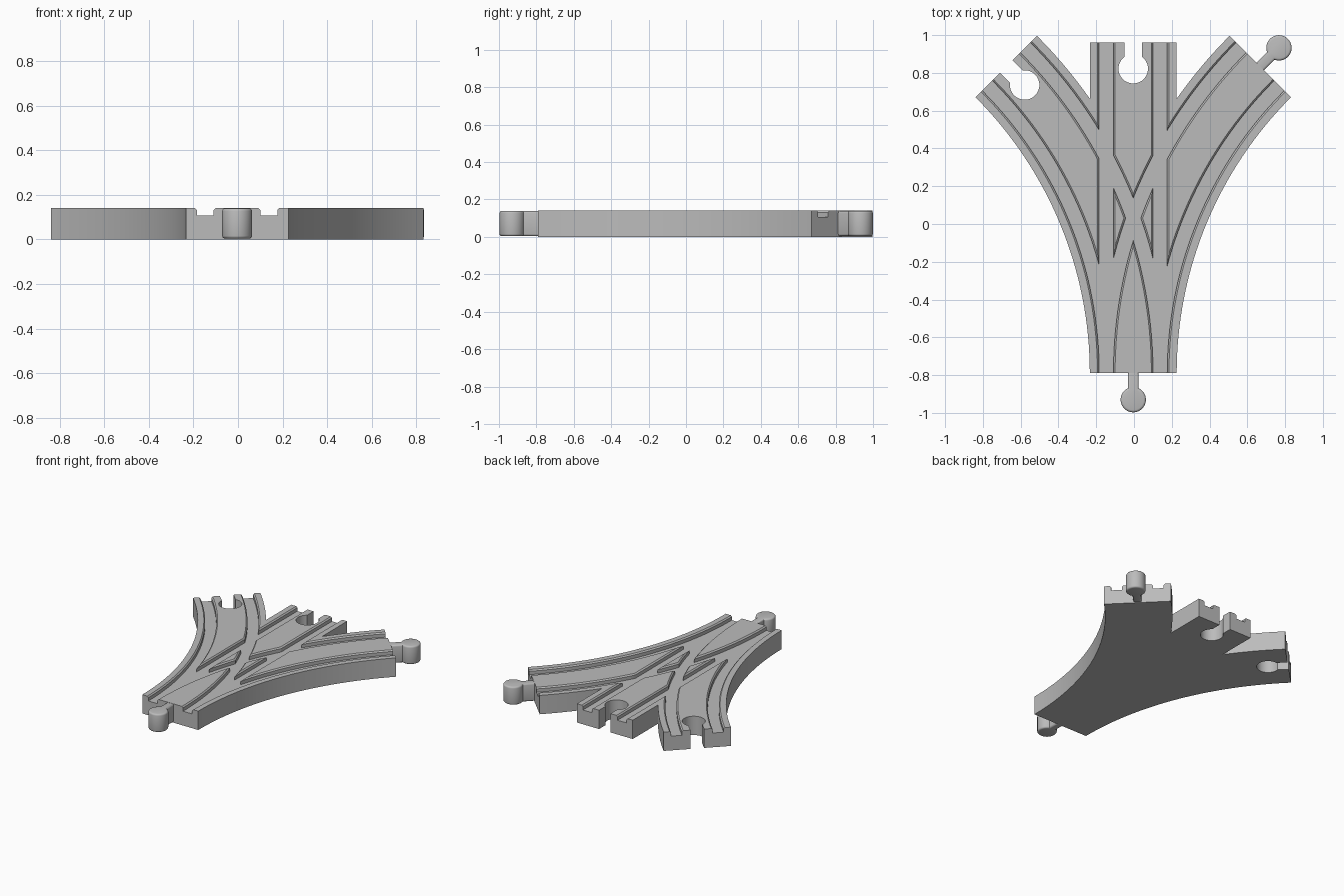
import bpy, bmesh, math
from mathutils import Matrix, Vector

cube = bpy.data.objects.get("Cube")
if cube:
    bpy.data.objects.remove(cube, do_unlink=True)

X0, Y0, Y1 = -0.004, -0.79, 0.96   # centre line, front end, back end
H, W, R = 0.14, 0.23, 2.296        # thickness, half width, curve radius
TURN = math.pi / 4

grey = bpy.data.materials.new("track_grey")
grey.use_nodes = True
grey.diffuse_color = (0.5, 0.5, 0.5, 1)
grey.node_tree.nodes["Principled BSDF"].inputs["Base Color"].default_value = (0.5, 0.5, 0.5, 1)


def make(name, bm):
    bmesh.ops.recalc_face_normals(bm, faces=bm.faces)
    mesh = bpy.data.meshes.new(name)
    bm.to_mesh(mesh)
    bm.free()
    mesh.materials.append(grey)
    obj = bpy.data.objects.new(name, mesh)
    bpy.context.collection.objects.link(obj)
    return obj


def prism(name, outline, z0, z1):
    bm = bmesh.new()
    face = bm.faces.new([bm.verts.new((x, y, z0)) for x, y in outline])
    top = bmesh.ops.extrude_face_region(bm, geom=[face])["geom"]
    verts = [v for v in top if isinstance(v, bmesh.types.BMVert)]
    bmesh.ops.translate(bm, verts=verts, vec=(0, 0, z1 - z0))
    return make(name, bm)


def on_curve(side, u, t):
    """Point at offset u from the centre line of a curved branch."""
    r = R - side * u
    return X0 + side * (R - r * math.cos(t)), Y0 + r * math.sin(t)


def on_straight(u, t):
    return X0 + u, Y0 + t


def sweep(name, place, steps, section):
    bm = bmesh.new()
    rings = []
    for t in steps:
        rings.append([bm.verts.new((*place(u, t), z)) for u, z in section])
    n = len(section)
    for a, b in zip(rings, rings[1:]):
        for i in range(n):
            j = (i + 1) % n
            bm.faces.new((a[i], a[j], b[j], b[i]))
    bm.faces.new(rings[0])
    bm.faces.new(rings[-1])
    return make(name, bm)


def spread(a, b, n):
    return [a + (b - a) * i / n for i in range(n + 1)]


def cut(target, cutter):
    mod = target.modifiers.new("cut", "BOOLEAN")
    mod.operation, mod.solver, mod.object = "DIFFERENCE", "EXACT", cutter
    bpy.context.view_layer.update()
    mesh = bpy.data.meshes.new_from_object(
        target.evaluated_get(bpy.context.evaluated_depsgraph_get()))
    target.modifiers.clear()
    target.data = mesh
    bpy.data.objects.remove(cutter, do_unlink=True)


def keyhole(centre, direction, radius, half, length):
    """Round head with a straight neck leaving it along the direction."""
    d = Vector(direction).normalized()
    p = Vector((-d.y, d.x))
    c = Vector(centre)
    start = math.asin(half / radius)
    pts = [c + radius * (d * math.cos(a) + p * math.sin(a))
           for a in spread(start, 2 * math.pi - start, 40)]
    pts += [c + d * length - p * half, c + d * length + p * half]
    return [tuple(v) for v in pts]


# Track body: one outline, half of it mirrored
fork = math.acos((R - W) / (R + W))
right = [on_curve(1, W, t) for t in spread(0, TURN, 32)]
right += [on_curve(1, -W, t) for t in spread(TURN, fork, 8)]
right += [(X0 + W, Y1)]
left = [(2 * X0 - x, y) for x, y in reversed(right)]
body = prism("track_body", right + left, 0, H)

# Wheel grooves with eased top edges
ease = 0.009
for k in (-1, 1):
    a, b = sorted((k * 0.105, k * 0.18))
    section = [(a, H - 0.034), (b, H - 0.034), (b, H - ease), (b + 3 * ease, H + 2 * ease),
               (a - 3 * ease, H + 2 * ease), (a, H - ease)]
    cut(body, sweep("groove_cutter", on_straight, [-0.05, Y1 - Y0 + 0.05], section))
    for side in (-1, 1):
        cut(body, sweep("groove_cutter", lambda u, t: on_curve(side, u, t),
                        spread(-0.02, TURN + 0.02, 36), section))

# Sockets at the back end and the left-hand branch of the plan
ends = {s: Vector(on_curve(s, 0, TURN)) for s in (-1, 1)}
out = {s: Vector((s, 1)).normalized() for s in (-1, 1)}
cut(body, prism("socket_cutter", keyhole((X0, Y1 - 0.138), (0, 1), 0.078, 0.047, 0.25), -0.1, 0.3))
cut(body, prism("socket_cutter", keyhole(ends[-1] - out[-1] * 0.138, out[-1], 0.078, 0.047, 0.25),
                -0.1, 0.3))


# Connector pegs: round head and neck, rounded rims
def peg(name, end, d):
    d = Vector(d)
    centre = Vector(end) + d * 0.14
    obj = prism(name, keyhole(centre, -d, 0.067, 0.028, 0.15), 0.004, H - 0.001)
    bm = bmesh.new()
    bm.from_mesh(obj.data)
    rims = [e for e in bm.edges if abs(e.verts[0].co.z - e.verts[1].co.z) < 1e-5]
    bmesh.ops.bevel(bm, geom=rims, offset=0.012, segments=3, profile=0.5, affect="EDGES")
    bm.to_mesh(obj.data)
    bm.free()
    return obj


parts = [body, peg("front_peg", (X0, Y0), (0, -1)), peg("branch_peg", ends[1], out[1])]

for obj in parts:
    bpy.ops.object.select_all(action="DESELECT")
    obj.select_set(True)
    bpy.context.view_layer.objects.active = obj
    bpy.ops.object.shade_smooth_by_angle(angle=math.radians(32))
